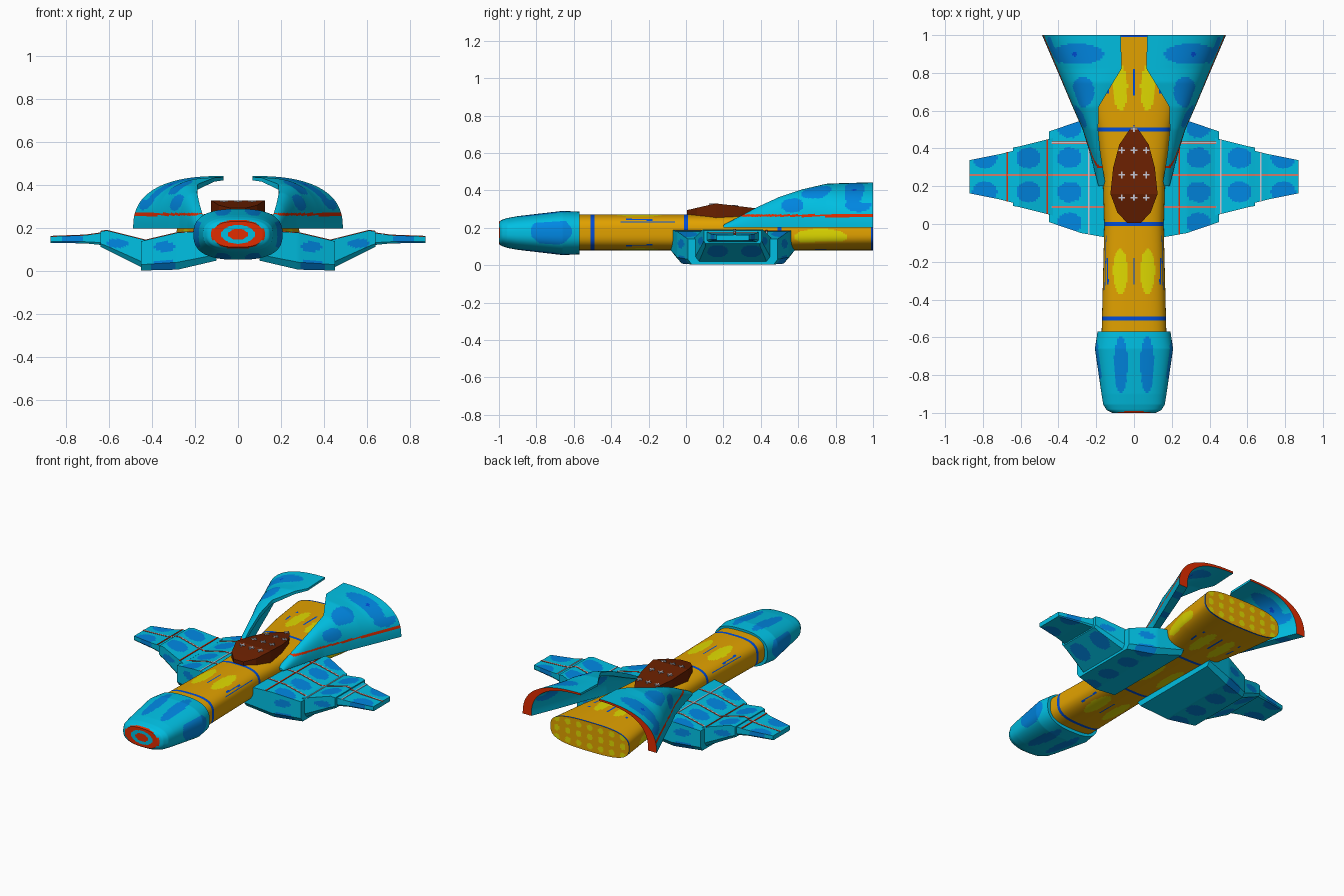
import bpy, bmesh, math

if "Cube" in bpy.data.objects:
    bpy.data.objects.remove(bpy.data.objects["Cube"])

# ---- colours ----
COLS = {"cyan": (0, .52, .76), "blue": (0, .24, .76), "orange": (.76, .36, 0),
        "yellow": (.74, .70, 0), "deep_blue": (0, .075, .7), "red": (.75, .025, 0),
        "brown": (.14, .014, 0), "pale_grey": (.58, .58, .66)}
NAMES = list(COLS)
MATS = []
for n, c in COLS.items():
    m = bpy.data.materials.new(n)
    m.diffuse_color = (*c, 1)
    m.use_nodes = True
    m.node_tree.nodes["Principled BSDF"].inputs["Base Color"].default_value = m.diffuse_color
    MATS.append(m)


def table(keys, t):
    """Linear interpolation in a list of (t, a, b, ...) rows."""
    for p, q in zip(keys, keys[1:]):
        if t <= q[0]:
            f = max(0, (t - p[0]) / (q[0] - p[0]))
            return [u + (v - u) * f for u, v in zip(p[1:], q[1:])]
    return list(keys[-1][1:])


def steps(a, b, n):
    return [a + (b - a) * i / n for i in range(n + 1)]


def oval(u, v, cu, cv, ru, rv):
    return ((u - cu) / ru) ** 2 + ((v - cv) / rv) ** 2 < 1


def loft(name, rings, rule, smooth=35):
    """Skin closed rings, cap both ends, colour each face by rule(centre, normal)."""
    bm = bmesh.new()
    vs = [[bm.verts.new(p) for p in r] for r in rings]
    n = len(rings[0])
    for a, b in zip(vs, vs[1:]):
        for i in range(n):
            j = (i + 1) % n
            bm.faces.new((a[i], a[j], b[j], b[i]))
    bm.faces.new(vs[0])
    bm.faces.new(vs[-1][::-1])
    bmesh.ops.recalc_face_normals(bm, faces=bm.faces)
    bm.normal_update()
    for f in bm.faces:
        f.material_index = NAMES.index(rule(f.calc_center_median(), f.normal))
    me = bpy.data.meshes.new(name)
    bm.to_mesh(me)
    bm.free()
    ob = bpy.data.objects.new(name, me)
    bpy.context.collection.objects.link(ob)
    for m in MATS:
        me.materials.append(m)
    if smooth:
        bpy.ops.object.select_all(action='DESELECT')
        ob.select_set(True)
        bpy.context.view_layer.objects.active = ob
        bpy.ops.object.shade_smooth_by_angle(angle=math.radians(smooth))
    return ob


def box_plate(name, x, y, z, a, b, h, col):
    """Thin flat plate with half sizes a, b, h."""
    loft(name, [[(x - a, y - b, k), (x + a, y - b, k), (x + a, y + b, k), (x - a, y + b, k)]
                for k in (z - h, z + h)], lambda c, n: col, 0)


def super_ring(y, hw, hz, cz, power, scale=1, n=136):
    pts = []
    for i in range(n):
        a = 2 * math.pi * (i + .5) / n
        c, s = math.cos(a), math.sin(a)
        r = scale / (abs(c) ** power + abs(s) ** power) ** (1 / power)
        pts.append((r * hw * c, y, cz + r * hz * s))
    return pts


# ---- fuselage ----
BODY = [(-.6, .172), (0, .157), (.25, .165), (.5, .195), (.75, .25), (1, .285)]


def body_rule(c, n):
    x, y, z = abs(c.x), c.y, c.z
    if n.y > .9:                                    # rear plate with dots
        u, v = (c.x + .04) % .08 - .04, (z - .175 + .03) % .06 - .03
        return "yellow" if math.hypot(u, v) < .02 else "orange"
    if any(abs(y - k) < .014 for k in (-.5, 0, .5, 1)):
        return "deep_blue"
    if abs(n.z) > .6:
        if any(oval(x, y, .072, k, .038, .12) for k in (-.25, .25, .72)):
            return "yellow"
        if (x < .004 or abs(x - .14) < .004) and any(abs(y - k) < .07 for k in (-.25, .75)):
            return "deep_blue"
    else:
        if oval(y, z, .72, .15, .14, .045):
            return "yellow"
        if abs(z - .232) < .004 and -.35 < y < -.06:
            return "deep_blue"
    return "orange"


rings = [super_ring(y, table(BODY, y)[0], .096, .175, 3) for y in steps(-.6, 1, 160)]
rings += [super_ring(1, .285, .096, .175, 3, s) for s in steps(.96, .04, 30)]
loft("fuselage", rings, body_rule)

# ---- nose ----
NOSE = [(-1, .115, .06), (-.985, .145, .07), (-.955, .163, .08), (-.9, .172, .09),
        (-.66, .207, .118), (-.57, .193, .114)]


def nose_rule(c, n):
    if c.y < -.99:                                  # ringed front plate
        r = math.hypot(c.x / .115, (c.z - .172) / .064)
        return "cyan" if .4 < r < .68 or r > 1.08 else "red"
    if abs(n.z) > .6:
        return "blue" if oval(abs(c.x), c.y, .07, -.745, .036, .15) else "cyan"
    return "blue" if n.y < .9 and oval(c.y, c.z, -.72, .18, .11, .075) else "cyan"


rings = [super_ring(-1, .115, .06, .172, 2.6, s) for s in steps(.04, .96, 20)]
rings += [super_ring(y, *table(NOSE, y), .172, 2.6) for y in steps(-1, -.57, 86)]
loft("nose", rings, nose_rule)


# ---- lower wings: three stepped panels each side ----
def wing_rule(c, n):
    x, y = abs(c.x), c.y
    if abs(n.z) > .5:
        if any(oval(x, y, a, b, .065, .055) for a in (.34, .56, .79)
               for b in (.005, .17, .35, .51)):
            return "blue"
    elif abs(n.y) > .5 and any(oval(x, c.z, a, b, .05, .022)
                               for a, b in ((.34, .035), (.34, .115), (.56, .13), (.77, .15))):
        return "blue"
    return "cyan"


# rows: x, half length, bottom z, top z
PANELS = {"inner": [(.1, .33, .05, .19), (.28, .298, .008, .18), (.45, .24, .004, .14)],
          "middle": [(.43, .205, .01, .145), (.61, .16, .10, .19), (.64, .155, .115, .185)],
          "outer": [(.61, .145, .12, .182), (.71, .12, .13, .168), (.87, .088, .132, .162)]}
for side, s in (("left", -1), ("right", 1)):
    for part, keys in PANELS.items():
        rings = []
        xs = [x for p, q in zip(keys, keys[1:])
              for x in steps(p[0], q[0], max(2, round((q[0] - p[0]) / .011)))[:-1]]
        for x in xs + [keys[-1][0]]:
            h, b, t = table(keys, x)
            low = h - .15 * (t - b)
            edge = [b + (t - b) * f for f in steps(.92, .2, 9)]
            ring = [(s * x, .25 + v, t) for v in steps(-h, h, 56)]
            ring += [(s * x, .25 + h, z) for z in edge]
            ring += [(s * x, .25 - v, b) for v in steps(-low, low, 56)]
            rings.append(ring + [(s * x, .25 - h, z) for z in edge[::-1]])
        loft(f"{side}_{part}_wing", rings, wing_rule, 20)
        # thin painted lines along the panel
        for i, y in enumerate((.09, .26, .43)):
            row = [k for k in keys if abs(y - .25) < k[1] - .005]
            for col, w, up in (("red", .006, .002), ("pale_grey", .003, .003)):
                if len(row) > 1:
                    loft(f"{side}_{part}_line_{i}_{col}",
                         [[(s * k[0], y + u * w, k[3] + v) for u, v in
                           ((-1, -.004), (1, -.004), (1, up), (-1, up))] for k in row],
                         lambda c, n: col, 0)
    # thin painted lines across the wing
    for x, part, col in ((.24, "inner", "red" if s > 0 else "pale_grey"),
                         (.46, "middle", "pale_grey" if s > 0 else "red"),
                         (.67, "outer", "pale_grey" if s > 0 else "red")):
        h, b, t = table(PANELS[part], x)
        box_plate(f"{side}_{part}_cross_line", s * x, .25, t, .004, h, .003, col)

# ---- upper rear shells ----
# rows: y, outer x, inner x, top z, lower thickness, edge thickness
SHELL = [(.2, .188, .15, .215, .025, .01), (.38, .235, .178, .31, .038, .03),
         (.5, .272, .19, .365, .045, .03), (.62, .325, .187, .405, .05, .025),
         (.75, .38, .11, .435, .055, .018), (.82, .41, .067, .438, .058, .015),
         (1, .487, .068, .443, .062, .013)]


def shell_rule(c, n):
    x, y, z = abs(c.x), c.y, c.z
    if n.y > .9:
        return "red"
    if n.x * c.x > 0 and abs(z - .265) < .006 and y > .3:
        return "red"
    if abs(n.z) > .6:
        if oval(x, y, .315, .9, .014, .012):
            return "deep_blue"
        return "blue" if oval(x, y, .3, .9, .14, .055) or oval(x, y, .27, .7, .06, .08) else "cyan"
    return "blue" if oval(y, z, .57, .32, .06, .04) or oval(y, z, .92, .32, .07, .035) else "cyan"


for side, s in (("left", -1), ("right", 1)):
    rings = []
    for y in steps(.2, 1, 90):
        xo, xi, zt, t, e = table(SHELL, y)
        arc = [(math.cos(a) ** .8 if a < 1.57 else 0, math.sin(a) ** .8)
               for a in steps(0, math.pi / 2, 48)]
        ring = [(s * (xi + (xo - xi) * u), y, .2 + (zt - .2) * v) for u, v in arc]
        ring += [(s * (xi + (xo - t - xi) * u), y, .2 + (zt - e - .2) * v) for u, v in arc[::-1]]
        rings.append(ring)
    loft(f"{side}_rear_shell", rings, shell_rule)

# ---- canopy ----
CANOPY = [(.005, .035, .294), (.06, .088, .307), (.16, .125, .33), (.3, .11, .313),
          (.42, .078, .298), (.505, .02, .285)]
loft("canopy", [[(-w, y, .24), (w, y, .24), (w, y, z), (-w, y, z)] for y, w, z in CANOPY],
     lambda c, n: "brown", 0)

# ---- small cross marks on the canopy ----
for i, y in enumerate((.14, .26, .39, .505)):
    for j, x in enumerate((-.065, 0, .065) if y < .45 else (0,)):
        z = table(CANOPY, y)[1]
        box_plate(f"canopy_mark_{i}_{j}_wide", x, y, z, .018, .004, .004, "pale_grey")
        box_plate(f"canopy_mark_{i}_{j}_long", x, y, z, .004, .018, .004, "pale_grey")
